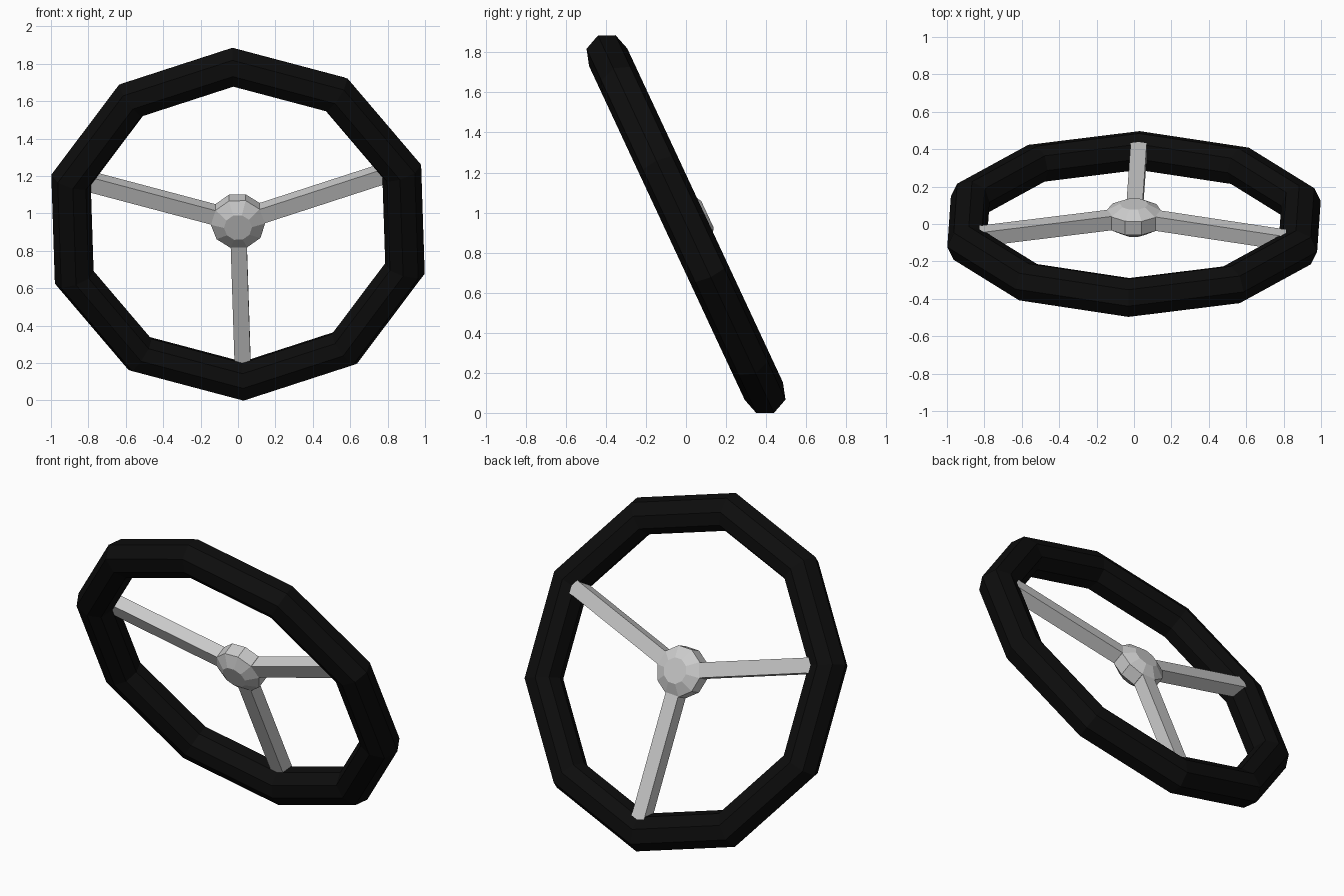
import bpy, bmesh
from math import radians, cos, sin
from mathutils import Matrix

if "Cube" in bpy.data.objects:
    bpy.data.objects.remove(bpy.data.objects["Cube"])

# Wheel is modelled flat (z = towards driver), then leaned back 25 degrees
TILT = Matrix.Translation((0, 0, 0.942)) @ Matrix.Rotation(radians(115), 4, 'X')
TURN = 91.7      # angle of the first rim corner
SIDES = 10


def finish(name, bm, mat=None):
    bmesh.ops.recalc_face_normals(bm, faces=bm.faces)
    bm.transform(TILT)
    me = bpy.data.meshes.new(name)
    bm.to_mesh(me)
    bm.free()
    ob = bpy.data.objects.new(name, me)
    bpy.context.collection.objects.link(ob)
    if mat:
        me.materials.append(mat)
    return ob


def revolve(profile, turn, closed):
    """Sweep (radius, height) points around the axis with flat sides."""
    bm = bmesh.new()
    rings = []
    for i in range(SIDES):
        a = radians(turn + i * 360 / SIDES)
        rings.append([bm.verts.new((r * cos(a), r * sin(a), h)) for r, h in profile])
    n = len(profile)
    for i in range(SIDES):
        p, q = rings[i], rings[(i + 1) % SIDES]
        for j in range(n if closed else n - 1):
            k = (j + 1) % n
            bm.faces.new((p[j], q[j], q[k], p[k]))
    if not closed:
        bm.faces.new([r[0] for r in rings])
        bm.faces.new([r[-1] for r in rings])
    return bm


black = bpy.data.materials.new("black_grip")
black.diffuse_color = (0.004, 0.004, 0.004, 1)
black.use_nodes = True
black.node_tree.nodes["Principled BSDF"].inputs["Base Color"].default_value = black.diffuse_color

# Rim: ten-sided ring with an eight-sided section
section = [(1.04, 0), (1.004, 0.08), (0.92, 0.105), (0.847, 0.076),
           (0.82, 0), (0.847, -0.076), (0.92, -0.105), (1.004, -0.08)]
finish("rim", revolve(section, TURN, True), black)

# Hub: ten-sided boss with sloped front and back
hub = [(0.075, 0.043), (0.145, 0.0), (0.145, -0.08), (0.075, -0.118)]
finish("hub", revolve(hub, TURN + 18, False))

# Spokes: square bars from the hub to three rim corners
LENGTH, WIDTH = 0.87, 0.086
for i, step in enumerate((2, 5, 8)):
    corner = (2, 5, 8)[i]
    angle = TURN + 36 * {2: 2, 5: 5, 8: 8}[corner]
    bm = bmesh.new()
    bmesh.ops.create_cube(bm, size=1, matrix=(
        Matrix.Rotation(radians(angle), 4, 'Z')
        @ Matrix.Translation((LENGTH / 2, 0, -0.041))
        @ Matrix.Diagonal((LENGTH, WIDTH, 0.082, 1))))
    finish(f"spoke_{i + 1}", bm)
